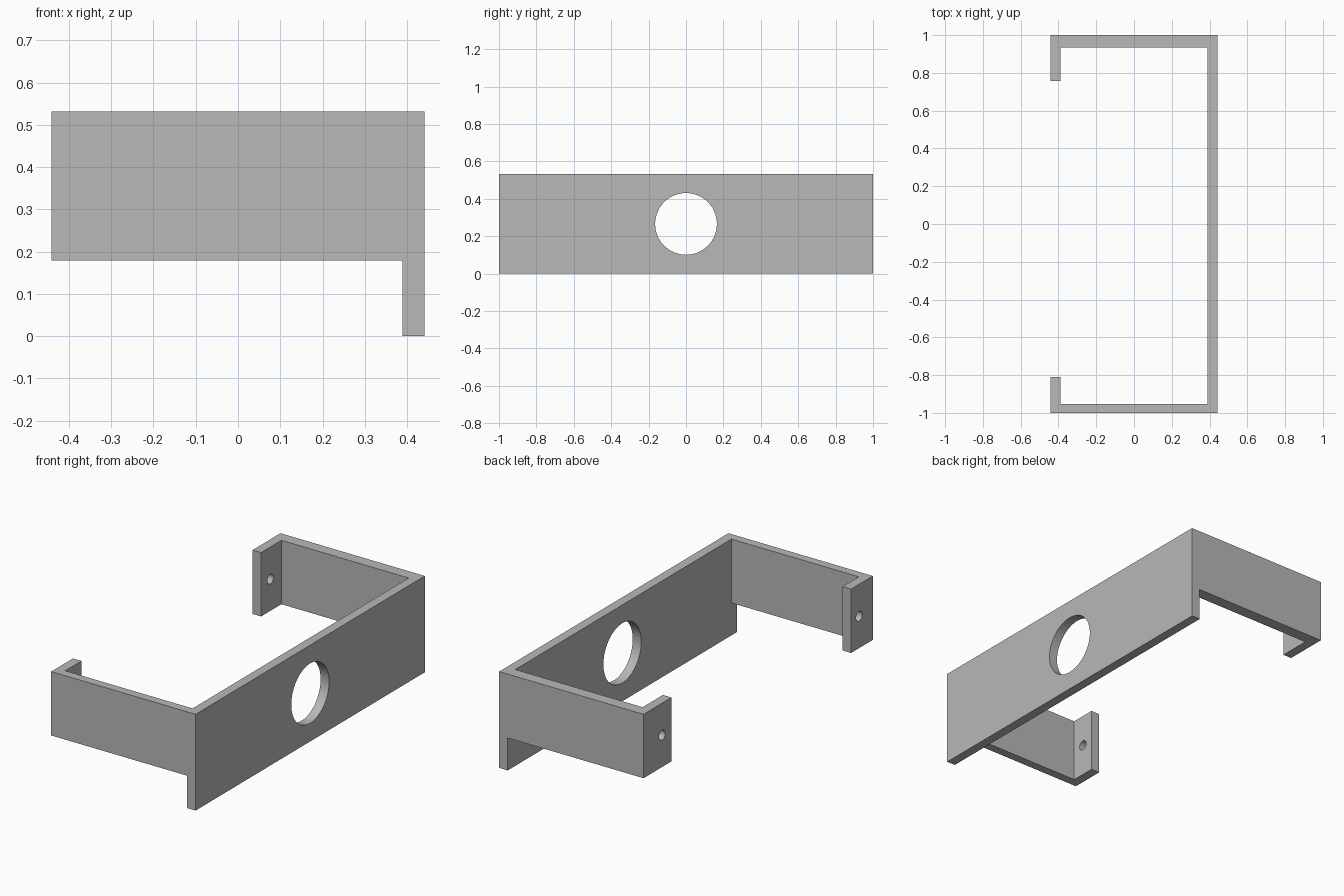
import bpy
import bmesh
from math import pi, radians
from mathutils import Matrix, Vector

cube = bpy.data.objects.get("Cube")
if cube:
    bpy.data.objects.remove(cube, do_unlink=True)

# Main dimensions
HALF_W, INNER = 0.441, 0.389
TOP, STEP = 0.532, 0.179
BACK_IN, FRONT_IN = 0.934, -0.952
BACK_LIP, FRONT_LIP = 0.757, -0.81

grey = bpy.data.materials.new("grey")
grey.use_nodes = True
grey.diffuse_color = (0.48, 0.48, 0.48, 1)
grey.node_tree.nodes["Principled BSDF"].inputs["Base Color"].default_value = (0.48, 0.48, 0.48, 1)


def finish(bm, name):
    bmesh.ops.recalc_face_normals(bm, faces=bm.faces)
    mesh = bpy.data.meshes.new(name)
    bm.to_mesh(mesh)
    bm.free()
    mesh.materials.append(grey)
    obj = bpy.data.objects.new(name, mesh)
    bpy.context.collection.objects.link(obj)
    return obj


def prism(name, points, direction):
    """Extrude a closed outline along a direction."""
    bm = bmesh.new()
    face = bm.faces.new([bm.verts.new(p) for p in points])
    result = bmesh.ops.extrude_face_region(bm, geom=[face], use_keep_orig=True)
    verts = [v for v in result["geom"] if isinstance(v, bmesh.types.BMVert)]
    bmesh.ops.translate(bm, verts=verts, vec=Vector(direction))
    return finish(bm, name)


def drill(name, x, y, z, radius, segments):
    """Cylinder along x used to cut a round hole."""
    bm = bmesh.new()
    place = Matrix.Translation((x, y, z)) @ Matrix.Rotation(pi / 2, 4, "Y")
    bmesh.ops.create_cone(bm, cap_ends=True, segments=segments, radius1=radius,
                          radius2=radius, depth=0.3, matrix=place)
    return finish(bm, name)


# Bracket body: stepped end outline run along the full length
outline = [(-HALF_W, STEP), (INNER, STEP), (INNER, 0), (HALF_W, 0), (HALF_W, TOP), (-HALF_W, TOP)]
bracket = prism("bracket", [(x, -1, z) for x, z in outline], (0, 2, 0))

# Cavity between the arms, open between the two lips
cavity = [(INNER, FRONT_IN), (INNER, BACK_IN), (-INNER, BACK_IN), (-INNER, BACK_LIP),
          (-0.6, BACK_LIP), (-0.6, FRONT_LIP), (-INNER, FRONT_LIP), (-INNER, FRONT_IN)]
cutters = [
    prism("cavity_cutter", [(x, y, 0.1) for x, y in cavity], (0, 0, 0.6)),
    # Large opening in the face plate and a screw hole in each lip
    drill("opening_cutter", HALF_W, 0, TOP / 2, 0.165, 64),
    drill("back_screw_cutter", -HALF_W, 0.838, 0.355, 0.027, 32),
    drill("front_screw_cutter", -HALF_W, -0.881, 0.355, 0.027, 32),
]

bpy.ops.object.select_all(action="DESELECT")
bracket.select_set(True)
bpy.context.view_layer.objects.active = bracket
for cutter in cutters:
    cutter.hide_render = True
    mod = bracket.modifiers.new(cutter.name, "BOOLEAN")
    mod.operation = "DIFFERENCE"
    mod.solver = "EXACT"
    mod.object = cutter
    bpy.ops.object.modifier_apply(modifier=mod.name)
for cutter in cutters:
    bpy.data.objects.remove(cutter, do_unlink=True)

bpy.ops.object.shade_smooth_by_angle(angle=radians(30))
